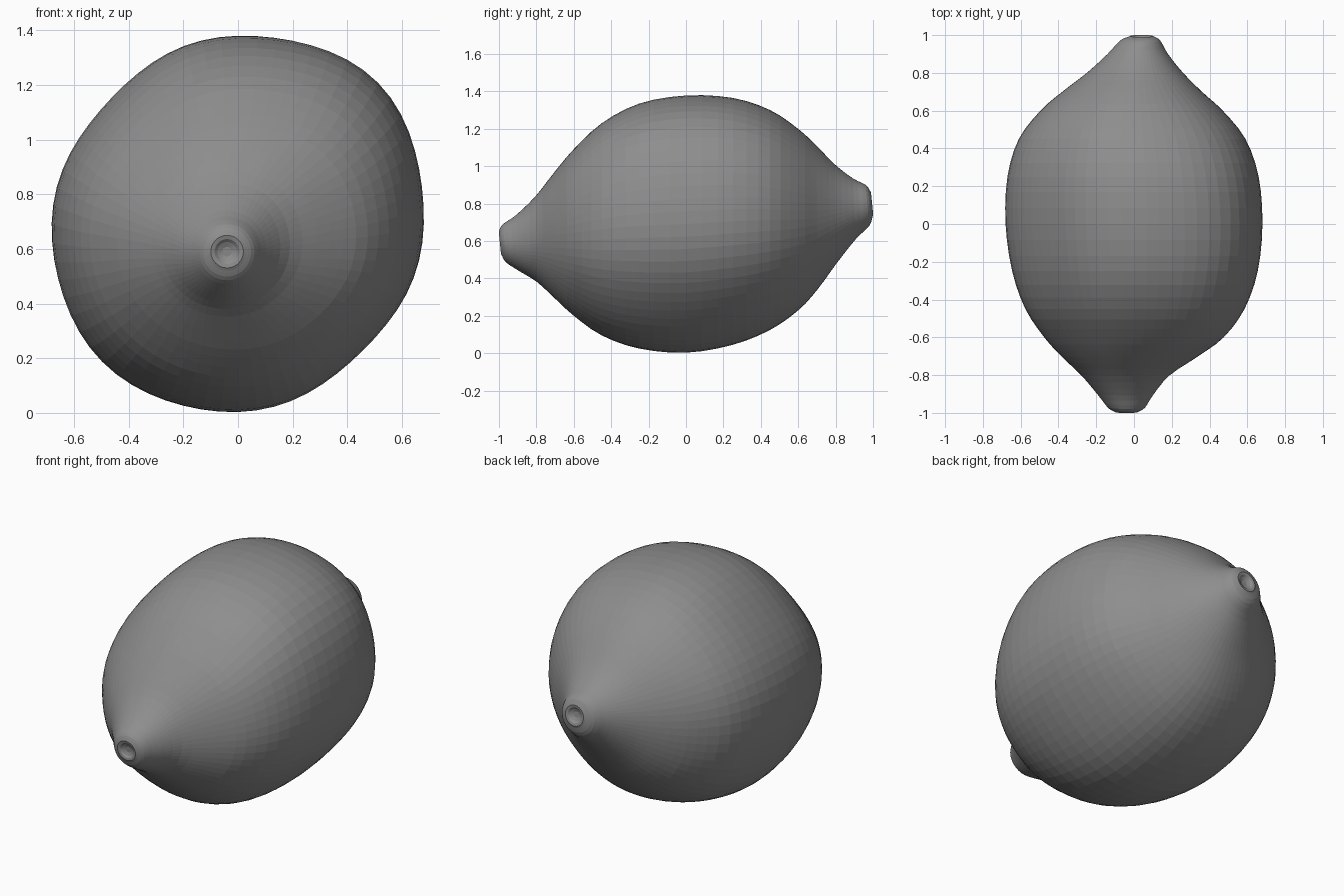
import bpy, bmesh
from math import sin, cos, pi
from mathutils import Vector

cube = bpy.data.objects.get("Cube")
if cube:
    bpy.data.objects.remove(cube, do_unlink=True)

SEGMENTS = 64
STEPS = 3

# Outline stations along the fruit: y, left and right x, low and high z
STATIONS = [
    (-.99, -.11, .03, .52, .66),
    (-.97, -.14, .06, .485, .69),
    (-.9, -.195, .105, .44, .74),
    (-.8, -.28, .19, .38, .84),
    (-.7, -.385, .34, .29, .97),
    (-.6, -.475, .475, .2, 1.09),
    (-.45, -.575, .585, .095, 1.23),
    (-.25, -.645, .655, .025, 1.335),
    (0, -.68, .68, .003, 1.378),
    (.25, -.67, .66, .045, 1.365),
    (.45, -.61, .59, .125, 1.3),
    (.6, -.495, .47, .23, 1.2),
    (.7, -.38, .36, .34, 1.11),
    (.8, -.25, .26, .48, 1.01),
    (.9, -.14, .18, .61, .935),
    (.97, -.075, .14, .68, .9),
    (.99, -.03, .11, .73, .87),
]


def smooth_stations(points, steps):
    """Catmull-Rom interpolation between the stations."""
    pts = [Vector(p) for p in points]
    pts = [pts[0]] + pts + [pts[-1]]
    result = []
    for a, b, c, d in zip(pts, pts[1:], pts[2:], pts[3:]):
        for i in range(steps):
            t = i / steps
            result.append(b + (c - a) * t / 2
                          + (a * 2 - b * 5 + c * 4 - d) * t * t / 2
                          + (b * 3 - a - c * 3 + d) * t ** 3 / 2)
    return result + [pts[-1]]


def bulge(a, y):
    """Uneven skin: fuller on one diagonal, high at the front, low at the back."""
    s = sin(2 * a)
    uneven = s * (.015 + .035 * s * s) + .015 * s * s * sin(a + pi / 4)
    return 1 + uneven * (1 - y * y) * (1 - .6 * y * sin(a))


def add_ring(bm, station, scale=1, inset=0):
    """One cross-section, tilted towards the tips."""
    y, x0, x1, z0, z1 = station
    cx, cz = (x0 + x1) / 2, (z0 + z1) / 2
    ring = []
    for i in range(SEGMENTS):
        a = 2 * pi * i / SEGMENTS
        r = scale * bulge(a, y)
        dx, dz = r * cos(a) * (x1 - x0) / 2, r * sin(a) * (z1 - z0) / 2
        tilt = .11 * dz * abs(y) ** 8
        ring.append(bm.verts.new((cx + dx, y - tilt + inset, cz + dz)))
    return ring


# Lemon skin with a small dimple in each tip
bm = bmesh.new()
rows = smooth_stations(STATIONS, STEPS)
dimple = [(.25, .014), (.5, .007), (.65, -.002), (.85, -.005)]
rings = [add_ring(bm, rows[0], s, d) for s, d in dimple]
rings += [add_ring(bm, row) for row in rows]
rings += [add_ring(bm, rows[-1], s, -d) for s, d in reversed(dimple)]
for low, high in zip(rings, rings[1:]):
    for i in range(SEGMENTS):
        j = (i + 1) % SEGMENTS
        bm.faces.new((low[i], low[j], high[j], high[i]))
bm.faces.new(rings[0])
bm.faces.new(rings[-1])
bmesh.ops.recalc_face_normals(bm, faces=bm.faces)
mesh = bpy.data.meshes.new("lemon_body")
bm.to_mesh(mesh)
bm.free()
lemon = bpy.data.objects.new("lemon_body", mesh)
bpy.context.collection.objects.link(lemon)

# Plain grey skin
skin = bpy.data.materials.new("grey_skin")
skin.use_nodes = True
colour = (.27, .27, .27, 1)
skin.diffuse_color = colour
skin.node_tree.nodes["Principled BSDF"].inputs["Base Color"].default_value = colour
mesh.materials.append(skin)
